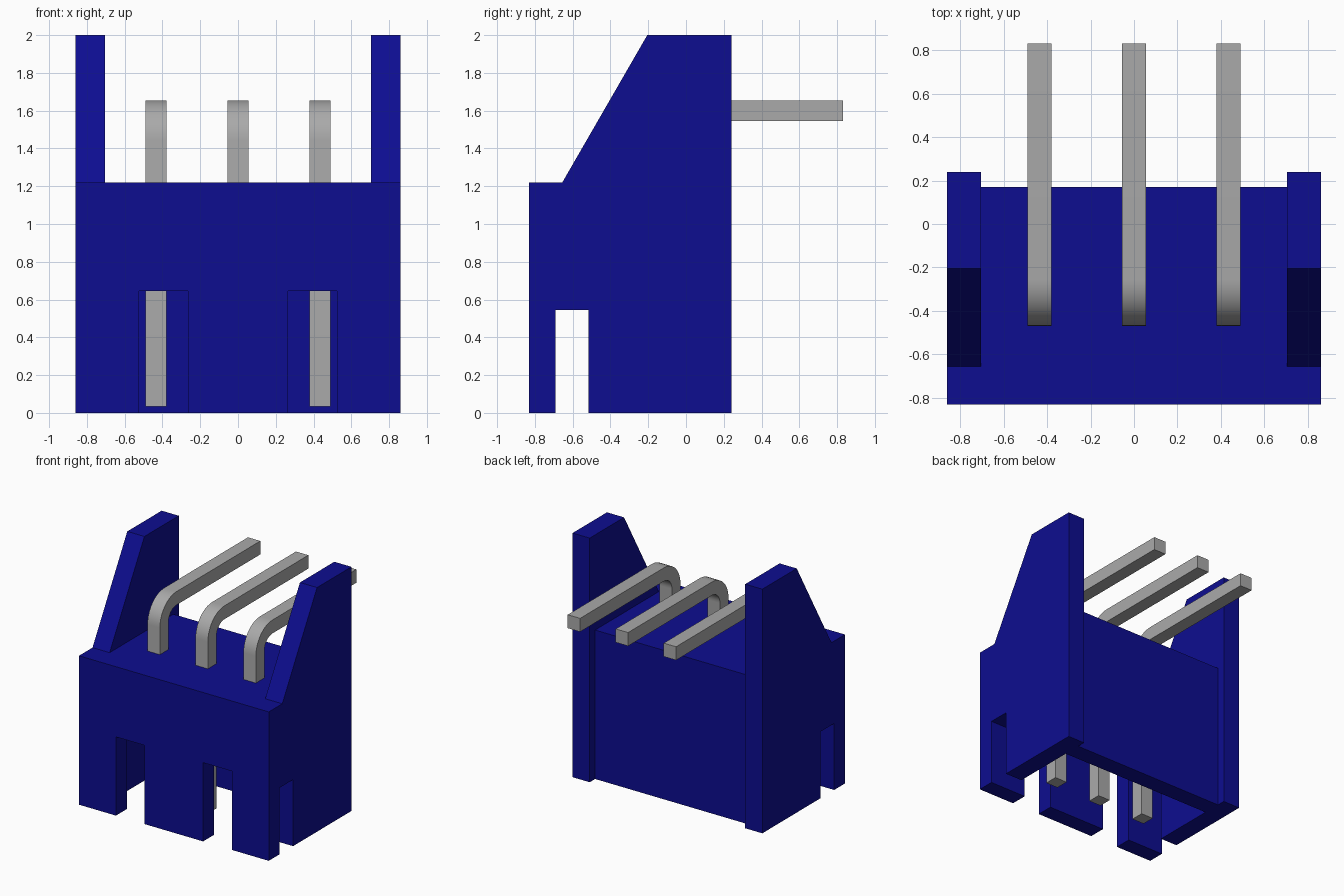
import bpy, bmesh, math

cube = bpy.data.objects.get("Cube")
if cube:
    bpy.data.objects.remove(cube, do_unlink=True)


def material(name, rgb):
    m = bpy.data.materials.new(name)
    m.use_nodes = True
    m.diffuse_color = (*rgb, 1)
    m.node_tree.nodes["Principled BSDF"].inputs["Base Color"].default_value = (*rgb, 1)
    return m


blue = material("deep blue plastic", (0.004, 0.004, 0.28))
grey = material("grey metal", (0.40, 0.40, 0.40))


def prism(name, profile, x0, x1, mat):
    """Extrude a (y, z) profile along x."""
    bm = bmesh.new()
    face = bm.faces.new([bm.verts.new((x0, y, z)) for y, z in profile])
    ext = bmesh.ops.extrude_face_region(bm, geom=[face])["geom"]
    bmesh.ops.translate(bm, vec=(x1 - x0, 0, 0),
                        verts=[g for g in ext if isinstance(g, bmesh.types.BMVert)])
    bmesh.ops.recalc_face_normals(bm, faces=bm.faces)
    me = bpy.data.meshes.new(name)
    bm.to_mesh(me)
    bm.free()
    me.materials.append(mat)
    ob = bpy.data.objects.new(name, me)
    bpy.context.collection.objects.link(ob)
    return ob


def box(name, x0, x1, y0, y1, z0, z1):
    return prism(name, [(y0, z0), (y1, z0), (y1, z1), (y0, z1)], x0, x1, blue)


def activate(ob):
    bpy.ops.object.select_all(action='DESELECT')
    ob.select_set(True)
    bpy.context.view_layer.objects.active = ob


def combine(target, other, operation):
    """Apply a boolean with another object, then discard that object."""
    mod = target.modifiers.new("combine", 'BOOLEAN')
    mod.operation, mod.solver, mod.object = operation, 'EXACT', other
    activate(target)
    bpy.ops.object.modifier_apply(modifier=mod.name)
    bpy.data.objects.remove(other, do_unlink=True)


# Housing: middle block plus two end walls that rise into sloped fins
housing = box("housing", -0.75, 0.75, -0.83, 0.17, 0, 1.22)
wall_profile = [(-0.83, 0), (0.24, 0), (0.24, 2), (-0.205, 2), (-0.655, 1.22), (-0.83, 1.22)]
for s in (-1, 1):
    combine(housing, prism("end_wall", wall_profile, s * 0.705, s * 0.86, blue), 'UNION')

# Socket cavity open at the bottom, two front slots and one slot through both ends
cutters = [(-0.705, 0.705, -0.69, 0.02, -0.1, 1.0),
           (-0.525, -0.265, -1.0, -0.6, -0.1, 0.645),
           (0.265, 0.525, -1.0, -0.6, -0.1, 0.645),
           (-1.0, 1.0, -0.69, -0.515, -0.1, 0.545)]
for c in cutters:
    combine(housing, box("cutter", *c), 'DIFFERENCE')

# Bent square pins: up through the housing, then out to the back
front, back, tip, low, top = -0.47, -0.36, 0.83, 0.035, 1.655
thick = back - front
radius = 0.215
cy, cz = front + radius, top - radius


def arc(r, angles):
    return [(cy - r * math.cos(a), cz + r * math.sin(a)) for a in angles]


steps = [math.pi / 2 * i / 10 for i in range(11)]
pin_profile = ([(front, low)] + arc(radius, steps) + [(tip, top), (tip, top - thick)]
               + arc(radius - thick, reversed(steps)) + [(back, low)])
for label, x in (("right", -0.435), ("centre", 0), ("left", 0.435)):
    pin = prism(label + "_pin", pin_profile, x - 0.056, x + 0.056, grey)
    activate(pin)
    bpy.ops.object.shade_smooth_by_angle(angle=math.radians(30))
